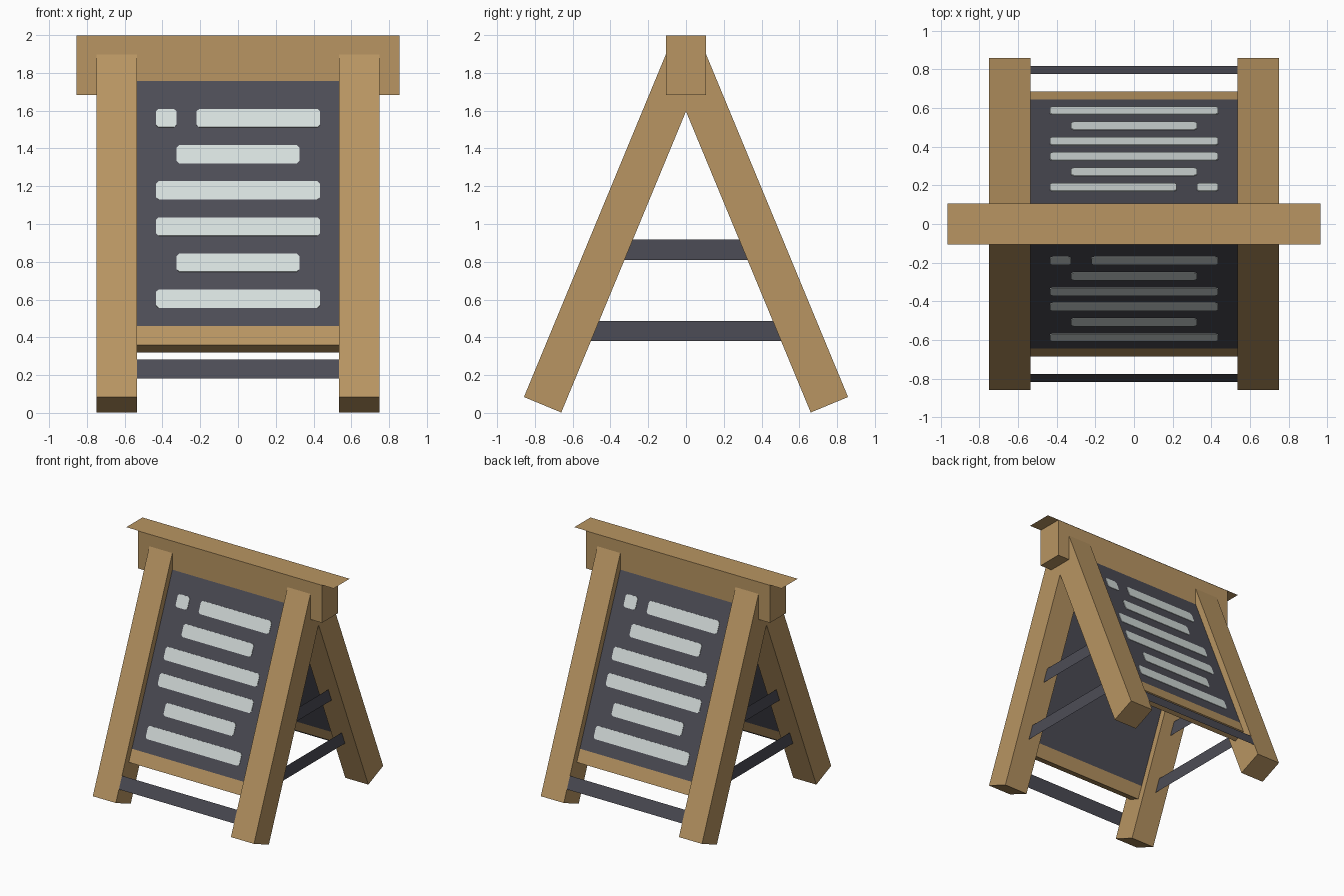
import bpy, bmesh, math
from mathutils import Matrix, Vector

if "Cube" in bpy.data.objects:
    bpy.data.objects.remove(bpy.data.objects["Cube"])

U = 0.107                       # half a timber width
TILT = math.radians(22.5)


def material(name, rgb):
    m = bpy.data.materials.new(name)
    m.use_nodes = True
    m.diffuse_color = (*rgb, 1)
    m.node_tree.nodes["Principled BSDF"].inputs["Base Color"].default_value = (*rgb, 1)
    return m


WOOD = material("wood", (0.48, 0.30, 0.122))
SLATE = material("dark slate", (0.073, 0.073, 0.093))
CHALK = material("pale chalk", (0.67, 0.73, 0.715))


def finish(bm, name, mat, matrix):
    bmesh.ops.transform(bm, matrix=matrix, verts=bm.verts)
    mesh = bpy.data.meshes.new(name)
    bm.to_mesh(mesh)
    bm.free()
    mesh.materials.append(mat)
    obj = bpy.data.objects.new(name, mesh)
    bpy.context.collection.objects.link(obj)
    return obj


def box(name, mat, lo, hi, matrix=Matrix()):
    lo, hi = Vector(lo), Vector(hi)
    bm = bmesh.new()
    bmesh.ops.create_cube(bm, size=1)
    fit = Matrix.Translation((lo + hi) / 2) @ Matrix.Diagonal((*(hi - lo), 1))
    return finish(bm, name, mat, matrix @ fit)


def sheet(name, mat, points, matrix=Matrix()):
    bm = bmesh.new()
    bm.faces.new([bm.verts.new(p) for p in points])
    return finish(bm, name, mat, matrix)


def mark(name, x0, x1, s, matrix):
    """Thin plate with clipped corners on the board face."""
    h, c, y = 0.052, 0.014, U / 2
    pts = [(x0 + c, s - h), (x1 - c, s - h), (x1, s - h + c), (x1, s + h - c),
           (x1 - c, s + h), (x0 + c, s + h), (x0, s + h - c), (x0, s - h + c)]
    bm = bmesh.new()
    face = bm.faces.new([bm.verts.new((x, y, z)) for x, z in pts])
    out = bmesh.ops.extrude_face_region(bm, geom=[face])
    moved = [v for v in out["geom"] if isinstance(v, bmesh.types.BMVert)]
    bmesh.ops.translate(bm, verts=moved, vec=(0, -0.004, 0))
    bmesh.ops.recalc_face_normals(bm, faces=bm.faces)
    finish(bm, name, CHALK, matrix)


# Two identical leaning frames: x across, y into the timber, z along the leg
lean = Matrix.Translation((0, -0.858, 0.084)) @ Matrix.Rotation(-TILT, 4, "X")
ROWS = [(-0.435, 0.435), (-0.325, 0.325), (-0.435, 0.435),
        (-0.435, 0.435), (-0.325, 0.325)]
for side, turn in (("front", 0), ("back", math.pi)):
    M = Matrix.Rotation(turn, 4, "Z") @ lean
    for hand, sx in (("left", 1), ("right", -1)):
        xs = sorted((sx * 5 * U, sx * 7 * U))
        box(f"{side}_{hand}_leg", WOOD, (xs[0], 0, 0), (xs[1], 2 * U, 1.98), M)
    box(f"{side}_board", SLATE, (-5 * U, U / 2, 4 * U), (5 * U, U * 1.5, 1.95), M)
    box(f"{side}_ledge", WOOD, (-5 * U, U / 2, 3 * U), (5 * U, U * 1.5, 4 * U), M)
    sheet(f"{side}_foot_bar", SLATE,
          [(-5 * U, 0, U), (5 * U, 0, U), (5 * U, 0, 2 * U), (-5 * U, 0, 2 * U)], M)
    # Chalk lines, from the bottom row up; the top row is split in two
    for i, (x0, x1) in enumerate(ROWS):
        mark(f"{side}_chalk_line_{i + 1}", x0, x1, 0.584 + i * 0.207, M)
    mark(f"{side}_chalk_bullet", -0.435, -0.325, 0.584 + 5 * 0.207, M)
    mark(f"{side}_chalk_heading", -0.22, 0.435, 0.584 + 5 * 0.207, M)

# Side braces running between the front and back legs
for hand, x in (("left", 6 * U), ("right", -6 * U)):
    for level, z, reach in (("lower", 0.38, 0.54), ("upper", 0.81, 0.36)):
        sheet(f"{hand}_{level}_brace", SLATE,
              [(x, -reach, z), (x, reach, z),
               (x, reach - 0.04, z + U), (x, -reach + 0.04, z + U)])

# Ridge beam with a wider flat cap
box("ridge_beam", WOOD, (-8 * U, -U, 1.683), (8 * U, U, 1.998))
sheet("ridge_cap", WOOD, [(-9 * U, -U, 2), (9 * U, -U, 2), (9 * U, U, 2), (-9 * U, U, 2)])
